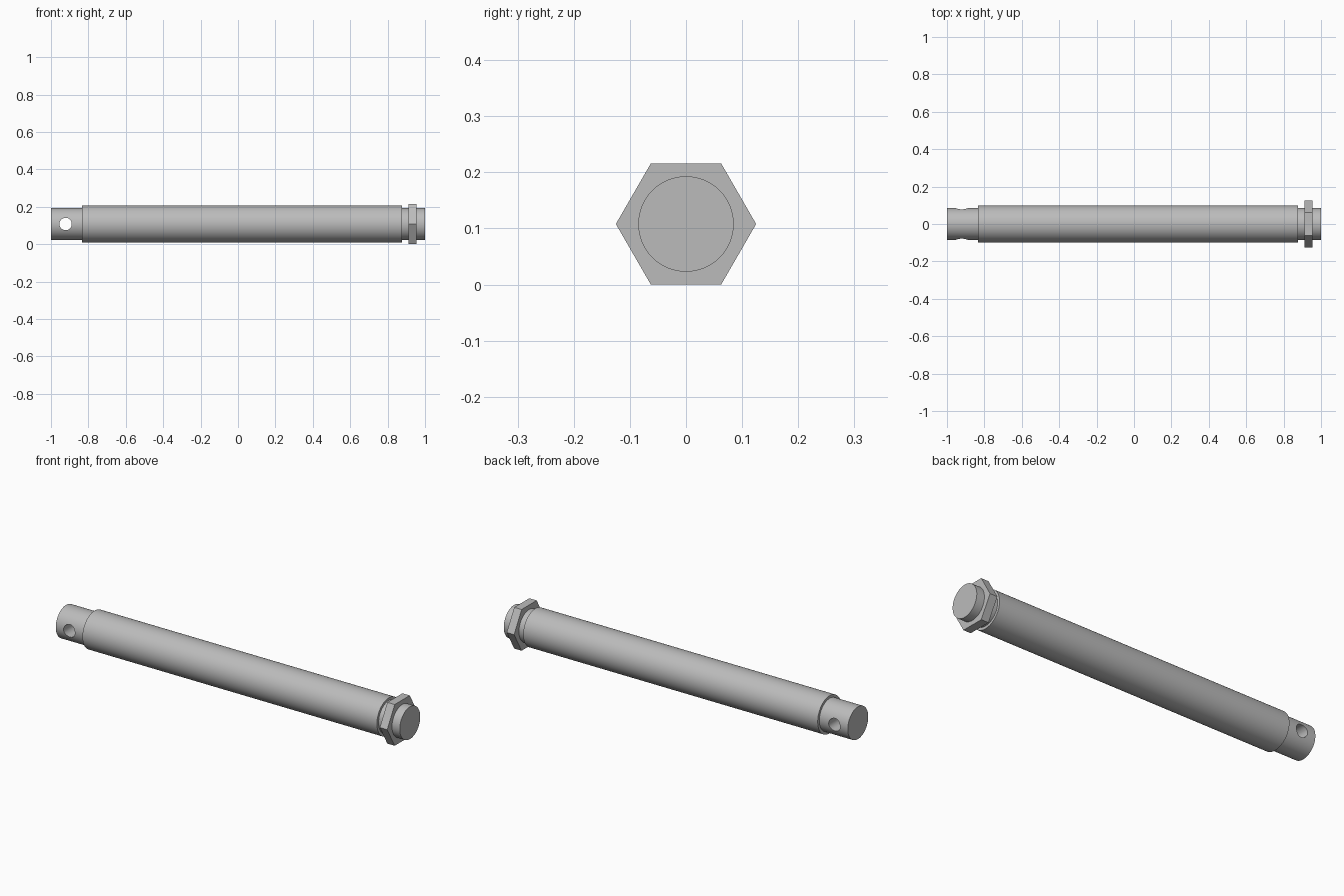
import bpy
import bmesh
import math
from mathutils import Matrix

if "Cube" in bpy.data.objects:
    bpy.data.objects.remove(bpy.data.objects["Cube"], do_unlink=True)

AXIS_Z = 0.108      # height of the pin's centre line
SEGMENTS = 96

# Single steel colour
steel = bpy.data.materials.new("steel_grey")
steel.use_nodes = True
colour = (0.5, 0.5, 0.5, 1)
steel.diffuse_color = colour
steel.node_tree.nodes["Principled BSDF"].inputs["Base Color"].default_value = colour


def finish(name, bm):
    """Turn a bmesh into a steel object with crisp edges."""
    bmesh.ops.recalc_face_normals(bm, faces=bm.faces)
    mesh = bpy.data.meshes.new(name)
    bm.to_mesh(mesh)
    bm.free()
    mesh.materials.append(steel)
    obj = bpy.data.objects.new(name, mesh)
    bpy.context.collection.objects.link(obj)
    return obj


def shade(obj):
    bpy.ops.object.select_all(action="DESELECT")
    obj.select_set(True)
    bpy.context.view_layer.objects.active = obj
    bpy.ops.object.shade_smooth_by_angle(angle=math.radians(30))


def turned(name, profile, sides=SEGMENTS):
    """Closed solid turned about the centre line from (x, radius) pairs."""
    bm = bmesh.new()
    rings = []
    for x, r in profile:
        angles = [2 * math.pi * i / sides for i in range(sides)]
        rings.append([bm.verts.new((x, r * math.cos(a), AXIS_Z + r * math.sin(a)))
                      for a in angles])
    for a, b in zip(rings, rings[1:]):
        for i in range(sides):
            j = (i + 1) % sides
            bm.faces.new((a[i], a[j], b[j], b[i]))
    bm.faces.new(rings[0])
    bm.faces.new(rings[-1])
    return finish(name, bm)


# Pin body: thick barrel with a narrower stub at each end
END_R, BARREL_R = 0.085, 0.099
pin = turned("pin_shaft", [(-1, END_R), (-0.835, END_R), (-0.835, BARREL_R),
                           (0.877, BARREL_R), (0.877, END_R), (1, END_R)])

# Cross hole through the right stub
bm = bmesh.new()
bmesh.ops.create_cone(bm, cap_ends=True, segments=48, radius1=0.033, radius2=0.033,
                      depth=0.5, matrix=Matrix.Translation((-0.922, 0, AXIS_Z))
                      @ Matrix.Rotation(math.pi / 2, 4, "X"))
cutter = finish("cross_hole_cutter", bm)
cutter.hide_render = True

hole = pin.modifiers.new("cross_hole", "BOOLEAN")
hole.operation = "DIFFERENCE"
hole.solver = "EXACT"
hole.object = cutter
bpy.context.view_layer.objects.active = pin
pin.select_set(True)
bpy.ops.object.modifier_apply(modifier=hole.name)
bpy.data.objects.remove(cutter, do_unlink=True)
shade(pin)

# Thin hexagonal nut around the left stub
turned("hex_nut", [(0.912, 0.125), (0.955, 0.125)], sides=6)
